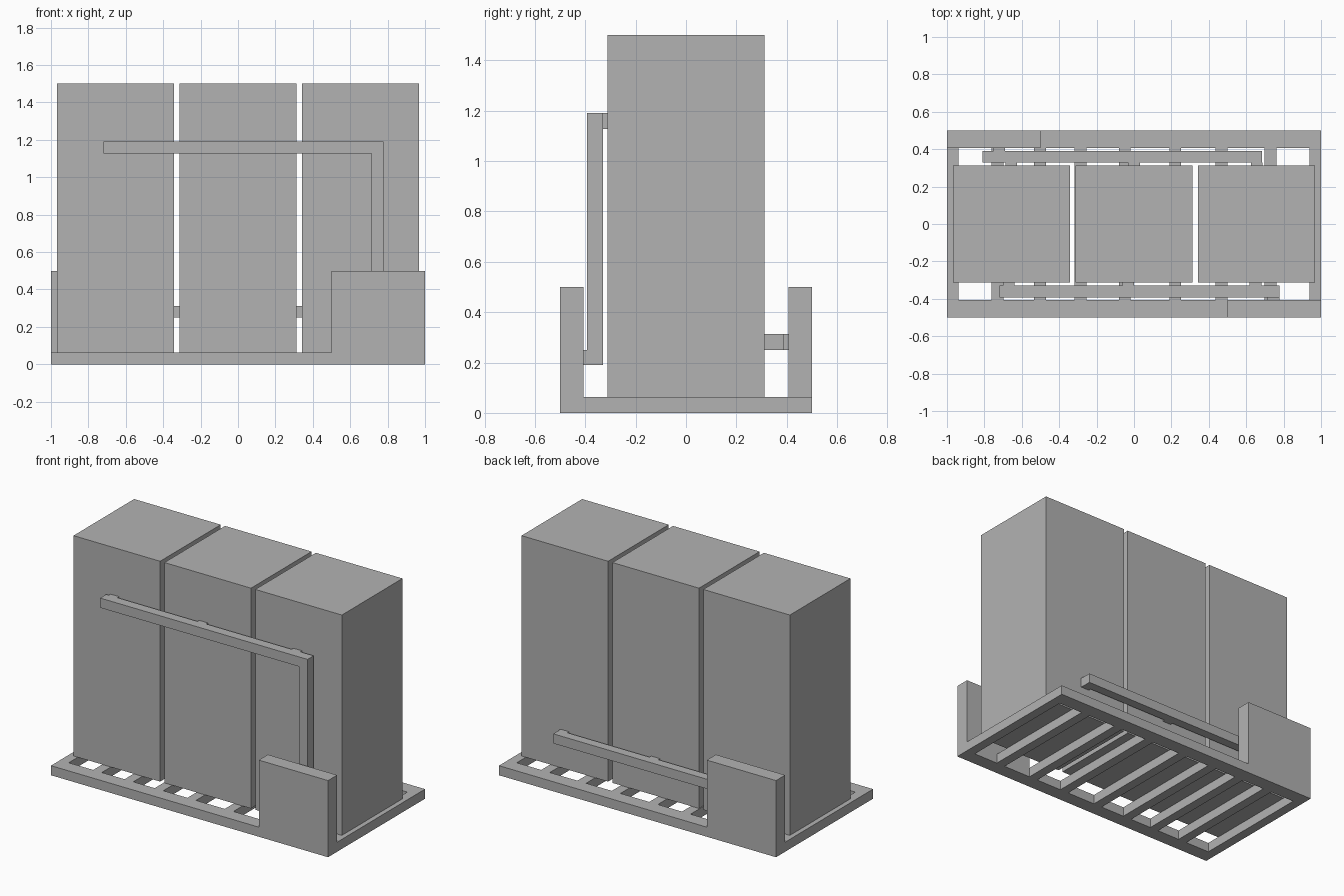
import bpy
import bmesh

cube = bpy.data.objects.get("Cube")
if cube:
    bpy.data.objects.remove(cube, do_unlink=True)

grey = bpy.data.materials.new("plain_grey")
grey.use_nodes = True
colour = (0.448, 0.448, 0.448, 1)
grey.diffuse_color = colour
grey.node_tree.nodes["Principled BSDF"].inputs["Base Color"].default_value = colour


def finish(name, bm):
    bmesh.ops.recalc_face_normals(bm, faces=bm.faces)
    mesh = bpy.data.meshes.new(name)
    bm.to_mesh(mesh)
    bm.free()
    mesh.materials.append(grey)
    obj = bpy.data.objects.new(name, mesh)
    bpy.context.collection.objects.link(obj)


def box(name, x, y, z):
    """Box from (min, max) pairs on each axis."""
    bm = bmesh.new()
    bmesh.ops.create_cube(bm, size=1)
    for v in bm.verts:
        v.co = [lo + (c + 0.5) * (hi - lo) for c, (lo, hi) in zip(v.co, (x, y, z))]
    finish(name, bm)


def prism(name, outline, y):
    """Outline in x and z, extruded along y."""
    bm = bmesh.new()
    face = bm.faces.new([bm.verts.new((px, y[0], pz)) for px, pz in outline])
    new = bmesh.ops.extrude_face_region(bm, geom=[face])["geom"]
    for v in new:
        if isinstance(v, bmesh.types.BMVert):
            v.co.y = y[1]
    finish(name, bm)


T = 0.0625      # thickness of frame, slats and pipes
RAIL = 0.406    # inner edge of the long rails
BODY = 0.3125   # half size of a cabinet

# Long rails, each with an upright panel at one end
rail = [(-1, 0), (1, 0), (1, 0.5), (0.5, 0.5), (0.5, T), (-1, T)]
prism("front_rail", rail, (-0.5, -RAIL))
prism("back_rail", [(-x, z) for x, z in rail], (RAIL, 0.5))

# Short rails and cross slats
for side, lo in (("right", -1), ("left", 1 - T)):
    box(side + "_rail", (lo, lo + T), (-RAIL, RAIL), (0, T))
for i, x in enumerate((-0.73, -0.503, -0.286, -0.05, 0.22, 0.468, 0.73)):
    box(f"slat_{i + 1}", (x - T / 2, x + T / 2), (-RAIL, RAIL), (0, T))

# Three tall cabinets
for i in (-1, 0, 1):
    x = i * 0.656
    box(f"cabinet_{i + 2}", (x - BODY, x + BODY), (-BODY, BODY), (T, 1.5))

# Front pipe: a horizontal run with a drop to the front panel
prism("front_pipe", [(-0.72, 1.127), (0.715, 1.127), (0.715, 0.19),
                     (0.777, 0.19), (0.777, 1.19), (-0.72, 1.19)], (-0.393, -0.33))
box("front_pipe_link", (0.715, 0.777), (-RAIL, -0.393), (0.19, 0.25))
for i, x in enumerate((-0.67, -0.03, 0.65)):
    box(f"front_stub_{i + 1}", (x - T / 2, x + T / 2), (-0.33, -BODY), (1.127, 1.19))

# Back pipe: a low horizontal run joined to the back panel
box("back_pipe", (-0.81, 0.685), (0.33, 0.39), (0.25, BODY))
box("back_pipe_link", (-0.75, -0.69), (0.39, RAIL), (0.25, BODY))
for i in (-1, 0, 1):
    x = i * 0.656
    box(f"back_stub_{i + 2}", (x - T / 2, x + T / 2), (BODY, 0.33), (0.25, BODY))
